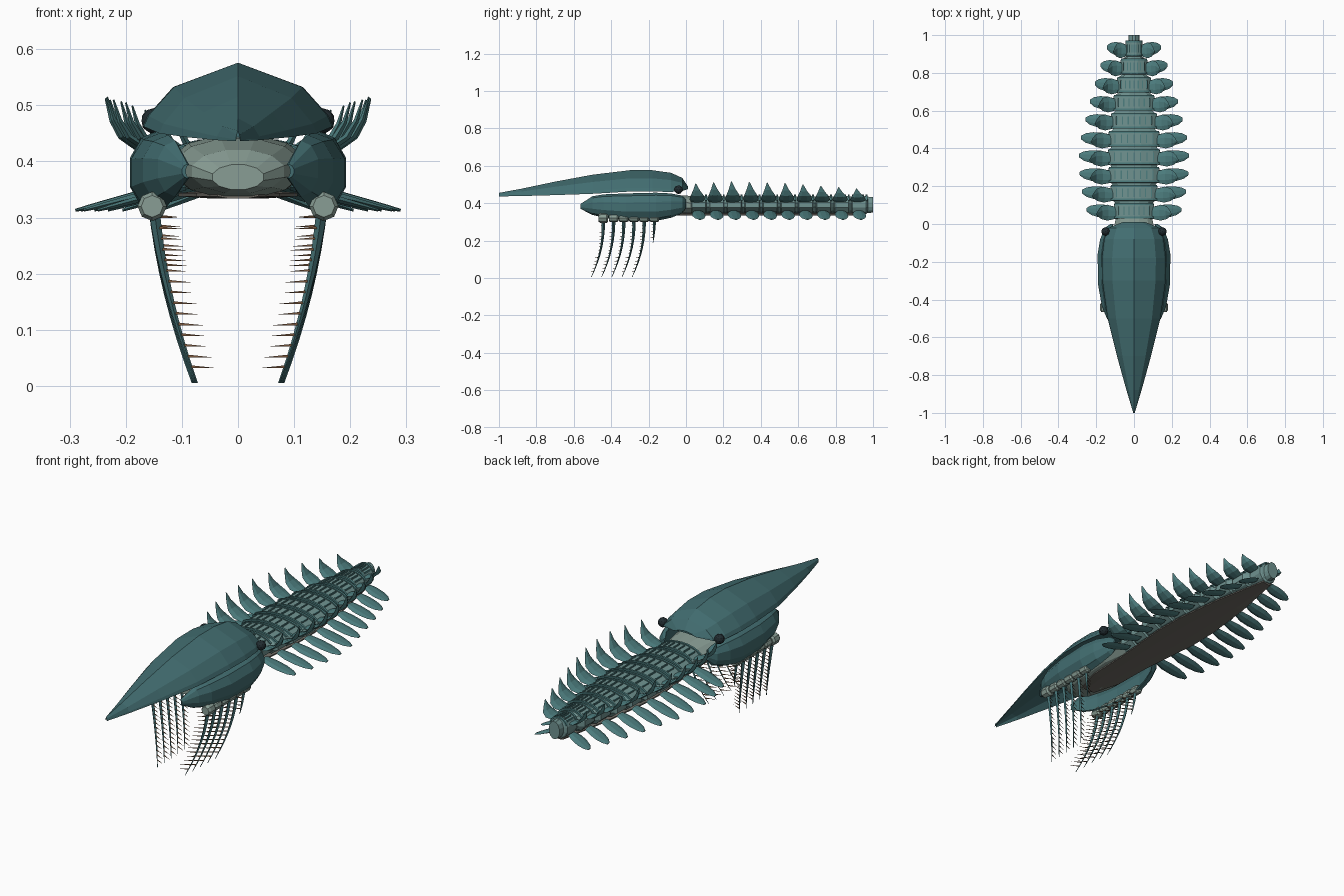
import bpy, bmesh, math
from mathutils import Vector

if "Cube" in bpy.data.objects:
    bpy.data.objects.remove(bpy.data.objects["Cube"])


def material(name, rgb):
    m = bpy.data.materials.new(name)
    m.diffuse_color = (*rgb, 1)
    m.use_nodes = True
    m.node_tree.nodes["Principled BSDF"].inputs["Base Color"].default_value = m.diffuse_color
    return m


SHELL = material("shell_teal", (0.055, 0.155, 0.165))
FLAP = material("flap_teal", (0.075, 0.21, 0.215))
SKIN = material("pale_skin", (0.25, 0.34, 0.30))
BACK = material("back_skin", (0.16, 0.29, 0.28))
BELLY = material("belly_brown", (0.16, 0.15, 0.13))
HAIR = material("bristle_brown", (0.16, 0.08, 0.04))
DARK = material("eye_dark", (0.015, 0.025, 0.03))


def add_loft(bm, rings):
    """Skin a list of equal-sized rings and cap both ends."""
    vs = [[bm.verts.new(p) for p in r] for r in rings]
    n = len(rings[0])
    for a, b in zip(vs, vs[1:]):
        for i in range(n):
            j = (i + 1) % n
            bm.faces.new((a[i], a[j], b[j], b[i]))
    bm.faces.new(vs[0][::-1])
    bm.faces.new(vs[-1])


def finish(name, bm, mat, mirror=False):
    bmesh.ops.recalc_face_normals(bm, faces=bm.faces)
    me = bpy.data.meshes.new(name)
    bm.to_mesh(me)
    bm.free()
    ob = bpy.data.objects.new(name, me)
    bpy.context.collection.objects.link(ob)
    me.materials.append(mat)
    if mirror:
        ob.modifiers.new("mirror", 'MIRROR').use_mirror_merge = False
    return ob


def ellipse(y, rx, rz, zc, n=12):
    return [(rx * math.cos(math.tau * (i + .5) / n), y,
             zc + rz * math.sin(math.tau * (i + .5) / n)) for i in range(n)]


def interp(x, pts):
    for (a, fa), (b, fb) in zip(pts, pts[1:]):
        if x <= b:
            return fa + (fb - fa) * (x - a) / (b - a)
    return pts[-1][1]


# long head shield: y, half width, rim height, crest height
shield = [(-1, .004, .436, .455), (-.88, .04, .438, .477), (-.7, .09, .443, .515),
          (-.5, .14, .45, .552), (-.3, .168, .462, .576), (-.18, .17, .462, .576),
          (-.08, .158, .46, .562), (-.02, .135, .465, .535), (.01, .06, .475, .49)]
prof = [(1, 0), (.95, .17), (.68, .62), (0, 1), (-.68, .62), (-.95, .17), (-1, 0),
        (-.62, .28), (0, .42), (.62, .28)]
bm = bmesh.new()
add_loft(bm, [[(w * u, y, zb + (zt - zb) * v) for u, v in prof] for y, w, zb, zt in shield])
finish("head_shield", bm, SHELL)

# cheek plates: y, inner x, outer x, low z, high z
cheek = [(-.565, .09, .10, .37, .395), (-.5, .112, .145, .337, .437), (-.44, .125, .172, .322, .447),
         (-.32, .135, .194, .307, .452), (-.16, .14, .196, .305, .456), (-.08, .132, .182, .322, .452),
         (-.02, .12, .156, .345, .44), (0, .11, .125, .375, .42)]
bm = bmesh.new()
rings = []
for y, xi, xo, z0, z1 in cheek:
    arc = [math.radians(a) for a in (-90, -55, -20, 20, 55, 90)]
    zc, rz = (z0 + z1) / 2, (z1 - z0) / 2
    outer = [(xi + (xo - xi) * math.cos(a), y, zc + rz * math.sin(a)) for a in arc]
    inner = [(xi + (xo - xi) * .6 * math.cos(a) - .003, y, zc + rz * .93 * math.sin(a)) for a in reversed(arc)]
    rings.append(outer + inner)
add_loft(bm, rings)
finish("cheek_plate", bm, SHELL, True)

# head and trunk core
bm = bmesh.new()
add_loft(bm, [ellipse(-.43, .047, .023, .372), ellipse(-.39, .085, .04, .382),
              ellipse(-.28, .118, .055, .388), ellipse(-.1, .125, .057, .392),
              ellipse(.03, .1, .052, .388)])
finish("head_core", bm, SKIN)

width = [(0, .1), (.08, .112), (.2, .135), (.32, .145), (.45, .14), (.65, .112),
         (.85, .07), (.95, .042), (1, .03)]
SEGS, PITCH, Y0 = 10, .0955, .07
bm = bmesh.new()
rings = [ellipse(-.03, .1, .05, .39)]
for i in range(SEGS):
    y = Y0 + i * PITCH
    w = interp(y, width)
    for d, s in ((-.043, .9), (-.038, 1), (.034, 1), (.039, .9)):
        rings.append(ellipse(y + d, w * s, .051 * s, .39))
rings += [ellipse(.97, .036, .043, .391), ellipse(.972, .031, .045, .391), ellipse(1, .029, .043, .391)]
add_loft(bm, rings)
finish("trunk", bm, BACK)

# flat belly sheet
bm = bmesh.new()
add_loft(bm, [ellipse(y, w, .008, .341, 8) for y, w in
              ((-.33, .04), (-.2, .08), (0, .085), (.3, .115), (.45, .112), (.7, .08), (.96, .025))])
finish("belly", bm, BELLY)

# gill ridges and crossbars over the back
bm = bmesh.new()
bars = bmesh.new()
for i in range(SEGS):
    y = Y0 + i * PITCH
    w = interp(y, width)
    for k in range(-3, 4):
        x = k * w * .24
        z = .39 + .051 * math.sqrt(1 - (x / w) ** 2)
        add_loft(bm, [[(x + a * .003, y + b, z + c) for a, c in ((-1, -.01), (1, -.01), (1, .004), (-1, .004))]
                      for b in (-.022, .022)])
    for d in (-.036, .036):
        rings = []
        for k in range(9):
            a = math.radians(25 + 130 * k / 8)
            rings.append([(w * s * math.cos(a), y + d + e, .39 + .053 * s * math.sin(a))
                          for e, s in ((-.005, .9), (.005, .9), (.005, 1.04), (-.005, 1.04))])
        add_loft(bars, rings)
finish("gill_ridges", bm, FLAP)
finish("gill_crossbars", bars, FLAP)


def blade(bm, stations):
    """Lens-shaped fin: each station is x, z, y, chord, thickness, normal (x, z)."""
    rings = []
    for x, z, y, c, t, (nx, nz) in stations:
        rings.append([(x + nx * t * v, y + c * u / 2, z + nz * t * v)
                      for u, v in ((-1, 0), (-.45, .8), (.35, .8), (1, 0), (.35, -.8), (-.45, -.8))])
    add_loft(bm, rings)


# paired swimming flaps
lower, upper = bmesh.new(), bmesh.new()
reach = [.25, .275, .287, .29, .28, .256, .232, .206, .176, .142]
for i in range(SEGS):
    y = Y0 + i * PITCH
    tip, root = reach[i], interp(y, width) * .85
    span = tip - root
    n = (.25, .97)
    blade(lower, [(root + span * f, .355 - .042 * f, y + dy, c, t, n) for f, dy, c, t in
                  ((0, -.005, .05, .008), (.3, -.004, .07, .009), (.6, 0, .068, .007),
                   (.85, .003, .05, .005), (1, .006, .02, .003))])
    utip = root + span * .68
    h = interp(i, [(0, .09), (2, .1), (5, .092), (9, .062)])
    m = (.85, -.5)
    blade(upper, [(root + (utip - root) * f, .415 + h * g, y + dy - .012, c, t, m) for f, g, dy, c, t in
                  ((0, -.1, 0, .06, .008), (.45, .06, .002, .084, .009), (.75, .3, .002, .068, .008),
                   (.9, .6, -.002, .036, .006), (1, 1, -.006, .004, .002))])
finish("lower_flaps", lower, FLAP, True)
finish("upper_flaps", upper, FLAP, True)

# feeding limbs: pale joints, hanging spines, inward bristles
joints, spines, bristles = bmesh.new(), bmesh.new(), bmesh.new()
for i in range(6):
    y0 = -.442 + i * .0545
    last = i == 5
    length = .13 if last else .315
    r = .026 if i == 0 else .022
    add_loft(joints, [[(.153 + r * s * math.cos(math.tau * k / 8), y0 + d, .32 + r * s * math.sin(math.tau * k / 8))
                       for k in range(8)] for d, s in ((-.025, .75), (-.015, 1), (.018, 1), (.026, .7))])

    def path(f):
        g = f * length / .315
        return Vector((.15 - .03 * g - .042 * g * g + .002 * i * g - .005 * g,
                       y0 + .008 * g - .072 * g ** 2.2, .32 - length * f))
    rings = []
    for k in range(9):
        p, t = path(k / 8), .0085 * (1 - k / 8) + .0015
        rings.append([(p.x + t * a, p.y + t * b, p.z) for a, b in ((1, 0), (0, 1), (-1, 0), (0, -1))])
    add_loft(spines, rings)
    count = 6 if last else 15
    for k in range(count):
        p = path((k + 1) / (count + 1.5))
        e = p + Vector((-.046, -.02, -.002))
        base = [bristles.verts.new(p + Vector(o)) for o in ((0, .003, -.002), (0, -.003, -.002), (0, 0, .003))]
        top = bristles.verts.new(e)
        bristles.faces.new(base)
        for a in range(3):
            bristles.faces.new((base[a], base[(a + 1) % 3], top))
finish("limb_joints", joints, SKIN, True)
finish("limb_spines", spines, SHELL, True)
finish("limb_bristles", bristles, HAIR, True)

# stalked eyes
bm = bmesh.new()
bmesh.ops.create_icosphere(bm, subdivisions=2, radius=.023)
bmesh.ops.translate(bm, verts=bm.verts, vec=(.15, -.04, .472))
finish("eye", bm, DARK, True)
